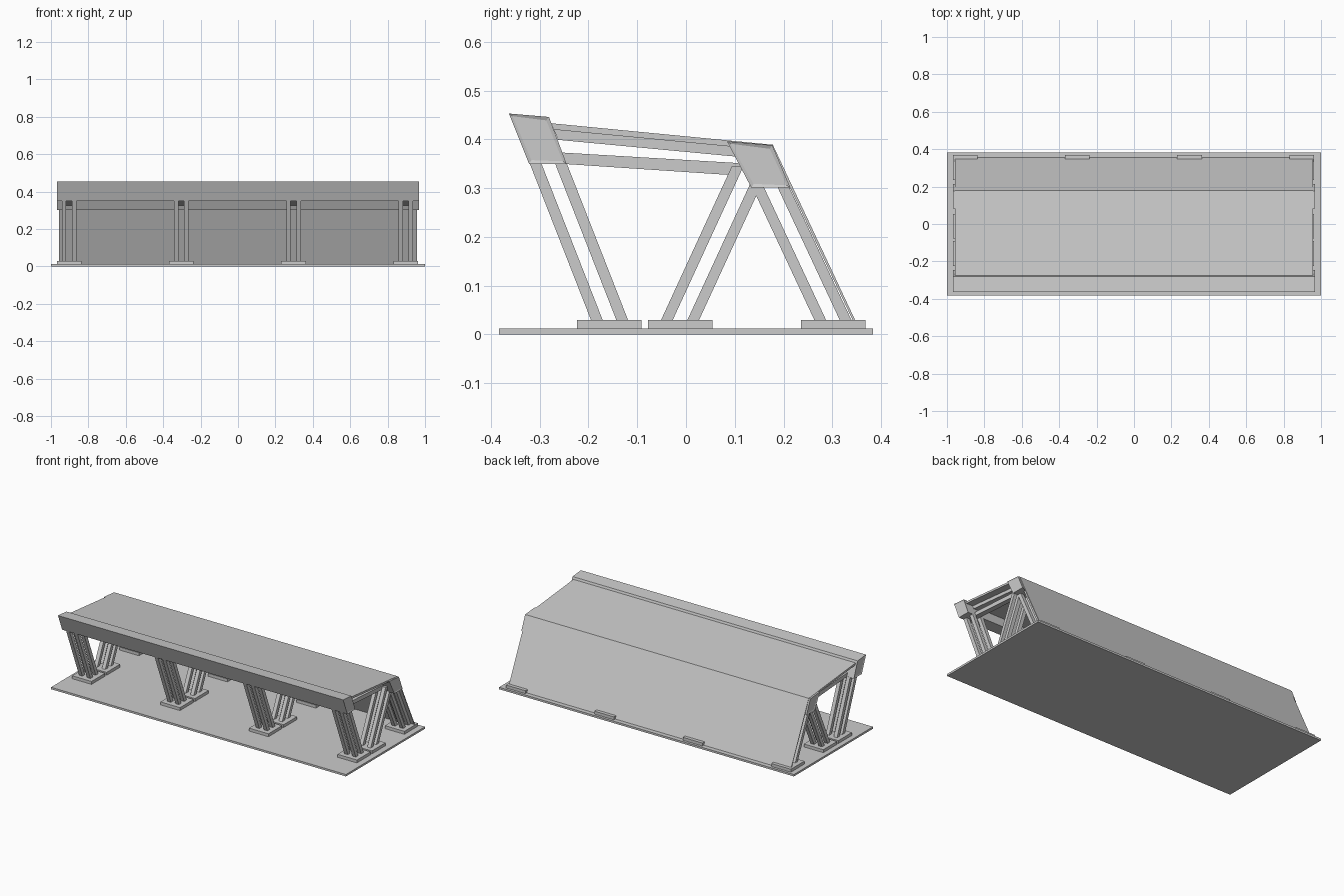
import bpy, bmesh

if "Cube" in bpy.data.objects:
    bpy.data.objects.remove(bpy.data.objects["Cube"])

def prism(name, pts, x0, x1, recess=0.0):
    """Extrude a (y, z) profile along x; optionally inset and recess both ends."""
    bm = bmesh.new()
    a = [bm.verts.new((x0, y, z)) for y, z in pts]
    b = [bm.verts.new((x1, y, z)) for y, z in pts]
    ends = [bm.faces.new(a), bm.faces.new(b[::-1])]
    n = len(pts)
    for i in range(n):
        j = (i + 1) % n
        bm.faces.new((a[j], a[i], b[i], b[j]))
    bmesh.ops.recalc_face_normals(bm, faces=bm.faces[:])
    if recess:
        bmesh.ops.inset_individual(bm, faces=ends, thickness=0.009, depth=-recess)
    me = bpy.data.meshes.new(name)
    bm.to_mesh(me)
    bm.free()
    ob = bpy.data.objects.new(name, me)
    bpy.context.collection.objects.link(ob)
    return ob

def rect(y0, y1, z0, z1):
    return [(y0, z0), (y1, z0), (y1, z1), (y0, z1)]

def strut(bottom, top, w=0.024):
    """Slanted bar profile cut level at both ends; points are the left edge."""
    (yb, zb), (yt, zt) = bottom, top
    return [(yb, zb), (yb + w, zb), (yt + w, zt), (yt, zt)]

# ground plate
prism("base_plate", rect(-0.383, 0.383, 0, 0.012), -1, 1)

# long beams with recessed ends
prism("front_beam", [(-0.363, 0.453), (-0.281, 0.446), (-0.245, 0.35), (-0.322, 0.35)],
      -0.967, 0.967, 0.003)
prism("rear_beam", [(0.084, 0.396), (0.177, 0.388), (0.214, 0.301), (0.134, 0.301)],
      -0.967, 0.967, 0.003)

# seat sheet and sloping rear sheet
prism("seat_sheet", [(-0.276, 0.433), (0.178, 0.389), (0.178, 0.377), (-0.271, 0.42)],
      -0.957, 0.957)
prism("rear_sheet", [(0.178, 0.389), (0.355, 0.012), (0.350, 0.012), (0.173, 0.387)],
      -0.957, 0.957)

# leg profiles: front pair, middle pair, rear pair
LEGS = {
    "front_leg": [strut((-0.195, 0.03), (-0.321, 0.352)),
                  strut((-0.143, 0.03), (-0.269, 0.352))],
    "middle_leg": [strut((-0.051, 0.03), (0.094, 0.345)),
                   strut((0.003, 0.03), (0.132, 0.31))],
    "rear_leg": [strut((0.263, 0.03), (0.132, 0.31)),
                 strut((0.315, 0.03), (0.184, 0.31))],
}
FEET = {"front_foot": -0.1575, "middle_foot": -0.012, "rear_foot": 0.302}
RAILS = {
    "upper_rail": [(-0.271, 0.42), (0.11, 0.384), (0.11, 0.364), (-0.262, 0.399)],
    "lower_rail": [(-0.255, 0.373), (0.115, 0.351), (0.105, 0.326), (-0.255, 0.350)],
}

# four repeated trestle frames
for i in range(4):
    c = -0.903 + 0.6 * i
    for name, y in FEET.items():
        prism(name, rect(y - 0.066, y + 0.066, 0.012, 0.03), c - 0.066, c + 0.066)
    for name, profiles in LEGS.items():
        for p in profiles:
            for s in (-1, 1):
                m = c + s * 0.027
                prism(name, p, m - 0.0115, m + 0.0115)
    for name, p in RAILS.items():
        prism(name, p, c - 0.016, c + 0.016)
